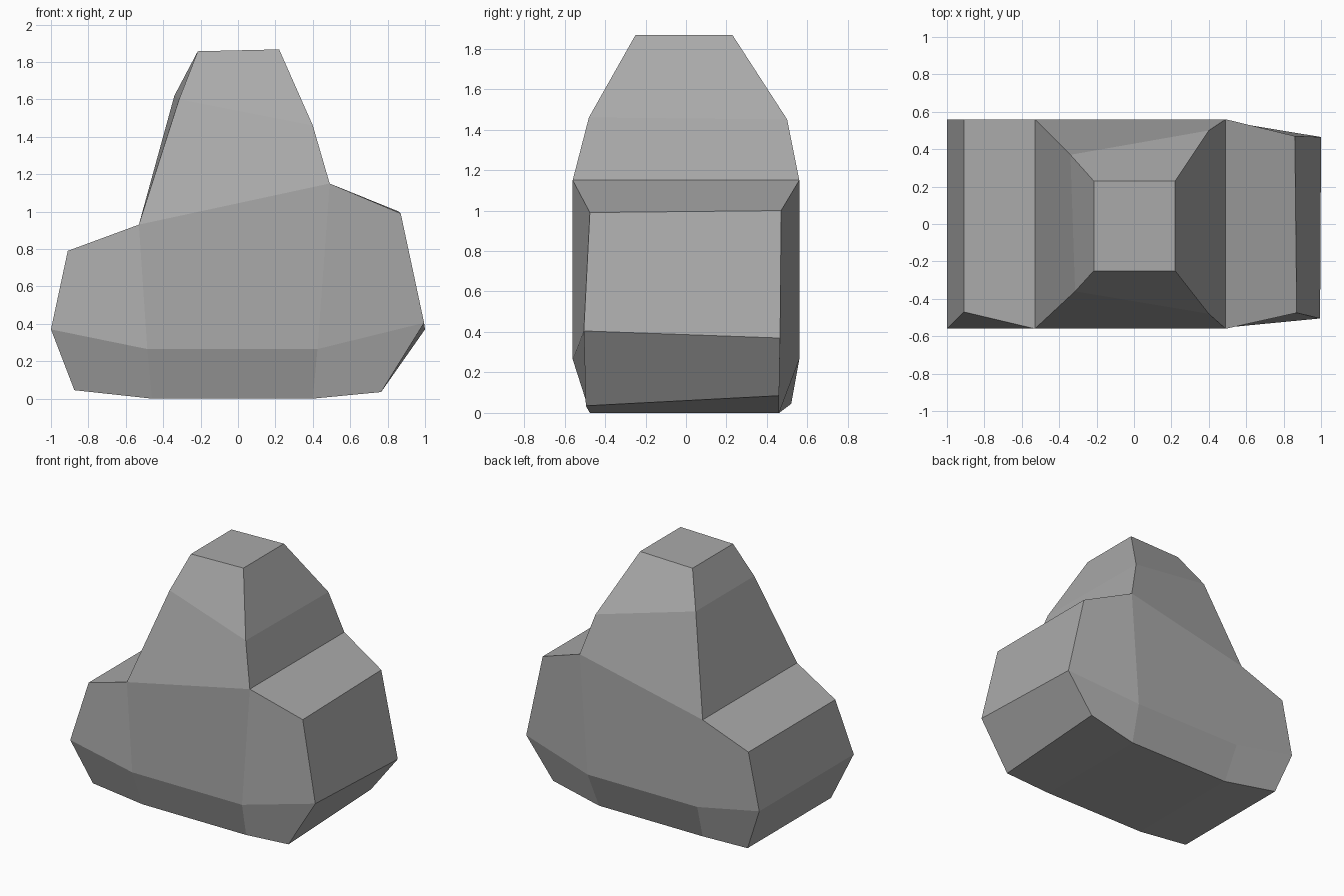
import bpy
import bmesh

if "Cube" in bpy.data.objects:
    bpy.data.objects.remove(bpy.data.objects["Cube"])

stone = bpy.data.materials.new("stone grey")
stone.diffuse_color = (0.40, 0.40, 0.40, 1)
stone.use_nodes = True
stone.node_tree.nodes["Principled BSDF"].inputs["Base Color"].default_value = stone.diffuse_color

bm = bmesh.new()


def pair(x, z, front, back, xb=None, zb=None):
    """One front and one back corner, joined across the rock's depth."""
    return [bm.verts.new((x, front, z)),
            bm.verts.new((x if xb is None else xb, back, z if zb is None else zb))]


def quad_strip(a, b):
    """Front and back faces between two neighbouring stations, bottom to top."""
    for (a0, a1), (b0, b1) in zip(zip(a, a[1:]), zip(b, b[1:])):
        for s in (0, 1):
            bm.faces.new((a0[s], b0[s], b1[s], a1[s]))


def across(p, q):
    """A face running the full depth between two pairs."""
    bm.faces.new((p[0], q[0], q[1], p[1]))


# Boulder body: stations from left to right, each with foot, belly and shoulder
body = [
    [pair(-0.875, 0.045, -0.47, 0.52), pair(-1.0, 0.37, -0.56, 0.56),
     pair(-0.91, 0.79, -0.47, 0.56)],
    [pair(-0.46, 0.0, -0.475, 0.46), pair(-0.485, 0.265, -0.56, 0.56),
     pair(-0.53, 0.93, -0.56, 0.56)],
    [pair(0.40, 0.0, -0.475, 0.46), pair(0.425, 0.265, -0.56, 0.56),
     pair(0.49, 1.15, -0.56, 0.56)],
    [pair(0.765, 0.035, -0.495, 0.46, 0.78, 0.085),
     pair(0.995, 0.405, -0.505, 0.465, 1.0, 0.37),
     pair(0.87, 0.99, -0.475, 0.47, 0.86, 1.0)],
]
for a, b in zip(body, body[1:]):
    quad_strip(a, b)
    across(a[0], b[0])              # underside
for end in (body[0], body[-1]):     # end walls
    across(end[0], end[1])
    across(end[1], end[2])
across(body[0][2], body[1][2])      # left ledge
across(body[2][2], body[3][2])      # right ledge

# Peak rising from the middle of the body
left = [body[1][2], pair(-0.315, 1.60, -0.36, 0.37, -0.34, 1.62),
        pair(-0.215, 1.857, -0.25, 0.23)]
right = [body[2][2], pair(0.40, 1.46, -0.48, 0.50, 0.40, 1.45),
         pair(0.22, 1.867, -0.25, 0.23)]
quad_strip(left, right)
for side in (left, right):
    across(side[0], side[1])
    across(side[1], side[2])
across(left[2], right[2])           # flat summit

bmesh.ops.recalc_face_normals(bm, faces=bm.faces)
mesh = bpy.data.meshes.new("rock")
bm.to_mesh(mesh)
bm.free()
mesh.materials.append(stone)
rock = bpy.data.objects.new("rock", mesh)
bpy.context.collection.objects.link(rock)
